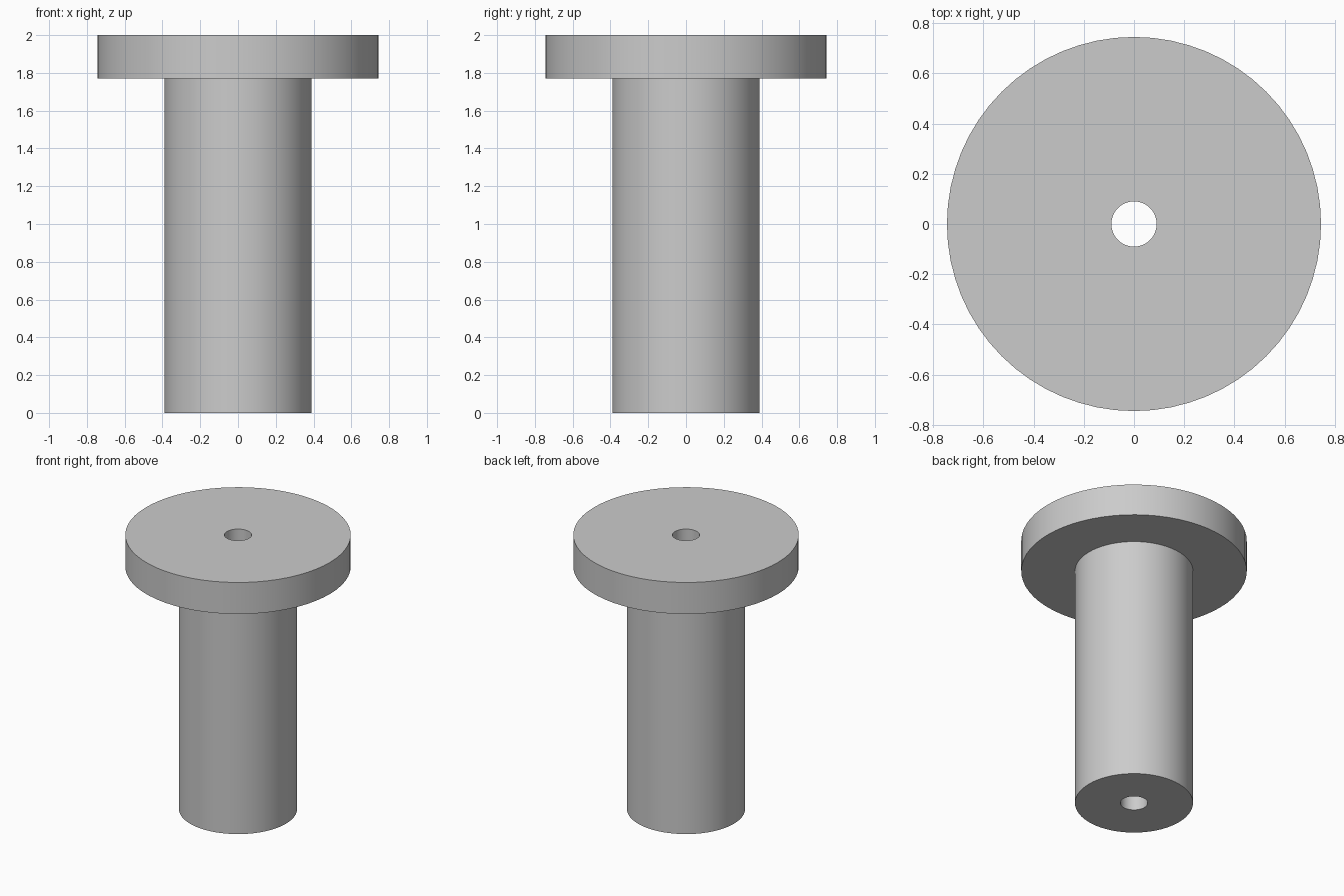
import bpy
import bmesh
import math

cube = bpy.data.objects.get("Cube")
if cube:
    bpy.data.objects.remove(cube, do_unlink=True)

SEGMENTS = 64
BORE_R, SHAFT_R, FLANGE_R = 0.09, 0.39, 0.745
FLANGE_Z, TOP_Z = 1.77, 2.0

# Plain grey material
grey = bpy.data.materials.new("plain grey")
grey.use_nodes = True
colour = (0.6, 0.6, 0.6, 1)
grey.diffuse_color = colour
grey.node_tree.nodes["Principled BSDF"].inputs["Base Color"].default_value = colour


def revolve(name, profile):
    """Turn a closed (radius, height) profile around the z axis."""
    bm = bmesh.new()
    rings = []
    for i in range(SEGMENTS):
        a = math.tau * i / SEGMENTS
        rings.append([bm.verts.new((r * math.cos(a), r * math.sin(a), z)) for r, z in profile])
    for i, ring in enumerate(rings):
        following = rings[(i + 1) % SEGMENTS]
        for j in range(len(profile)):
            k = (j + 1) % len(profile)
            bm.faces.new((ring[j], following[j], following[k], ring[k]))
    bmesh.ops.recalc_face_normals(bm, faces=bm.faces)
    mesh = bpy.data.meshes.new(name)
    bm.to_mesh(mesh)
    bm.free()
    mesh.materials.append(grey)
    obj = bpy.data.objects.new(name, mesh)
    bpy.context.collection.objects.link(obj)
    bpy.ops.object.select_all(action='DESELECT')
    obj.select_set(True)
    bpy.context.view_layer.objects.active = obj
    bpy.ops.object.shade_smooth_by_angle(angle=math.radians(30))
    return obj


# Shaft and flange in one turned piece, with a bore right through
revolve("flanged_bushing", [
    (BORE_R, 0), (SHAFT_R, 0), (SHAFT_R, FLANGE_Z),
    (FLANGE_R, FLANGE_Z), (FLANGE_R, TOP_Z), (BORE_R, TOP_Z),
])
